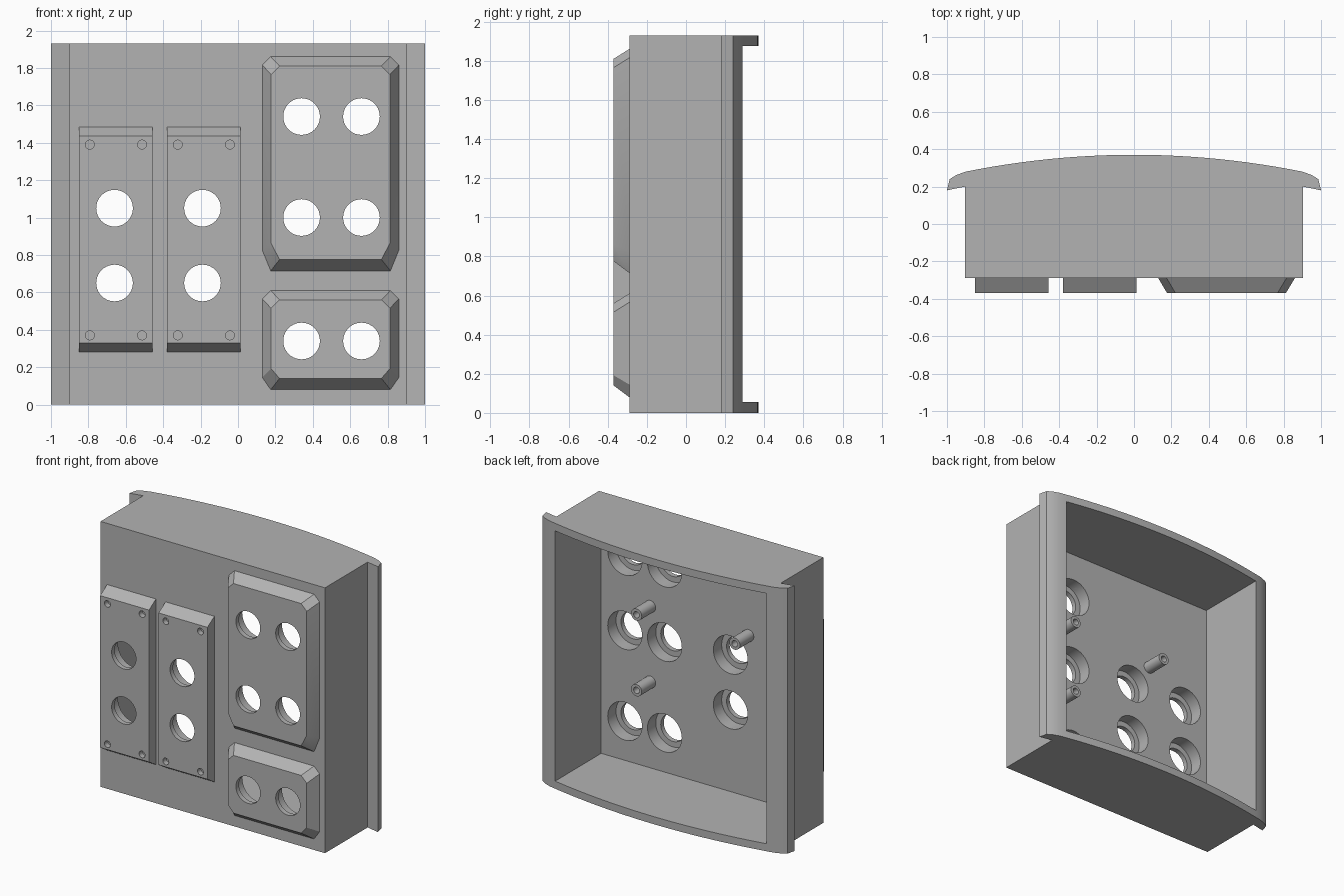
import bpy, bmesh
from math import radians
from mathutils import Matrix, Vector

cube = bpy.data.objects.get("Cube")
if cube:
    bpy.data.objects.remove(cube)

grey = bpy.data.materials.new("plain grey")
grey.use_nodes = True
COLOUR = (0.45, 0.45, 0.45, 1)
grey.diffuse_color = COLOUR
grey.node_tree.nodes["Principled BSDF"].inputs["Base Color"].default_value = COLOUR

HEIGHT, FRONT, INNER, FACE = 1.93, -0.29, -0.24, -0.37


def finish(name, bm):
    bmesh.ops.recalc_face_normals(bm, faces=bm.faces)
    mesh = bpy.data.meshes.new(name)
    bm.to_mesh(mesh)
    bm.free()
    mesh.materials.append(grey)
    obj = bpy.data.objects.new(name, mesh)
    bpy.context.collection.objects.link(obj)
    return obj


def loft(name, ring_a, ring_b):
    """Closed solid between two matching rings of points."""
    bm = bmesh.new()
    a = [bm.verts.new(p) for p in ring_a]
    b = [bm.verts.new(p) for p in ring_b]
    bm.faces.new(a)
    bm.faces.new(b)
    for i in range(len(a)):
        j = (i + 1) % len(a)
        bm.faces.new((a[i], a[j], b[j], b[i]))
    return finish(name, bm)


def cylinders(name, centres, radius, y0, y1, sides=40):
    """Round bars along y at each (x, z) centre."""
    bm = bmesh.new()
    turn = Matrix.Rotation(radians(90), 4, 'X')
    for x, z in centres:
        bmesh.ops.create_cone(bm, cap_ends=True, segments=sides, radius1=radius,
                              radius2=radius, depth=y1 - y0,
                              matrix=Matrix.Translation((x, (y0 + y1) / 2, z)) @ turn)
    return finish(name, bm)


def cut(obj, *cutters):
    """Subtract the cutters and bake the result."""
    for c in cutters:
        mod = obj.modifiers.new("cut", 'BOOLEAN')
        mod.operation, mod.solver, mod.object = 'DIFFERENCE', 'EXACT', c
    bpy.context.view_layer.update()
    baked = bpy.data.meshes.new_from_object(
        obj.evaluated_get(bpy.context.evaluated_depsgraph_get()))
    obj.modifiers.clear()
    obj.data = baked


def rect(x0, x1, z0, z1, y):
    return [Vector(p) for p in ((x0, y, z0), (x1, y, z0), (x1, y, z1), (x0, y, z1))]


def clipped(x0, x1, z0, z1, low, y):
    """Rectangle with clipped corners; the lower clips are taller."""
    c = 0.045
    pts = ((x0 + c, z0), (x1 - c, z0), (x1, z0 + low), (x1, z1 - c),
           (x1 - c, z1), (x0 + c, z1), (x0, z1 - c), (x0, z0 + low))
    return [Vector((x, y, z)) for x, z in pts]


# Housing: box with side flanges and a bowed back edge, hollowed from behind
half = [(0.903, FRONT), (0.903, 0.2), (1.0, 0.18), (0.985, 0.24), (0.95, 0.262)]
bow = [(x, 0.37 - 0.09 * (x / 0.9) ** 2) for x in (0.9 - 0.075 * i for i in range(25))]
outline = half + bow + [(-x, y) for x, y in reversed(half)]
housing = loft("housing", [(x, y, 0) for x, y in outline],
               [(x, y, HEIGHT) for x, y in outline])
cavity = loft("cavity_cutter", rect(-0.85, 0.85, 0.055, HEIGHT - 0.055, INNER),
              rect(-0.85, 0.85, 0.055, HEIGHT - 0.055, 1))

# Narrow switch plates with sloped ends
panels, screws = [], []
for name, x in (("right_plate", -0.85), ("left_plate", -0.38)):
    w = 0.393
    panels.append(loft(name, rect(x, x + w, 0.28, 1.485, FRONT),
                       rect(x, x + w, 0.33, 1.435, FACE)))
    screws += [(x + dx, z) for dx in (0.058, w - 0.056) for z in (0.37, 1.39)]

# Wide raised panels with bevelled edges
for name, z0, z1, low in (("upper_panel", 0.715, 1.86, 0.11), ("lower_panel", 0.08, 0.61, 0.065)):
    panels.append(loft(name, clipped(0.13, 0.86, z0, z1, low, FRONT),
                       clipped(0.177, 0.812, z0 + 0.06, z1 - 0.05, low * 0.8, FACE)))

# Stepped instrument holes and shallow screw holes
holes = [(x, z) for x in (0.34, 0.66) for z in (0.34, 1.0, 1.54)]
holes += [(x, z) for x in (-0.66, -0.19) for z in (0.65, 1.05)]
through = cylinders("hole_cutter", holes, 0.098, -0.5, -0.1)
bore = cylinders("bore_cutter", holes, 0.138, -0.335, -0.1)
screw = cylinders("screw_cutter", screws, 0.024, -0.5, -0.33, 20)
cut(housing, cavity, bore)
for p in panels:
    cut(p, through, bore, screw)

# Hollow mounting posts inside
spots = [(0.455, 1.23), (0.455, 0.68), (-0.335, 1.23)]
posts = cylinders("mounting_posts", spots, 0.043, INNER, -0.08, 24)
pilot = cylinders("pilot_cutter", spots, 0.023, -0.2, 0, 20)
cut(posts, pilot)

for c in (cavity, through, bore, screw, pilot):
    bpy.data.objects.remove(c)

# Smooth round surfaces, keep edges crisp
bpy.ops.object.select_all(action='DESELECT')
for o in [housing, posts] + panels:
    o.select_set(True)
bpy.context.view_layer.objects.active = housing
bpy.ops.object.shade_smooth_by_angle(angle=radians(25))
